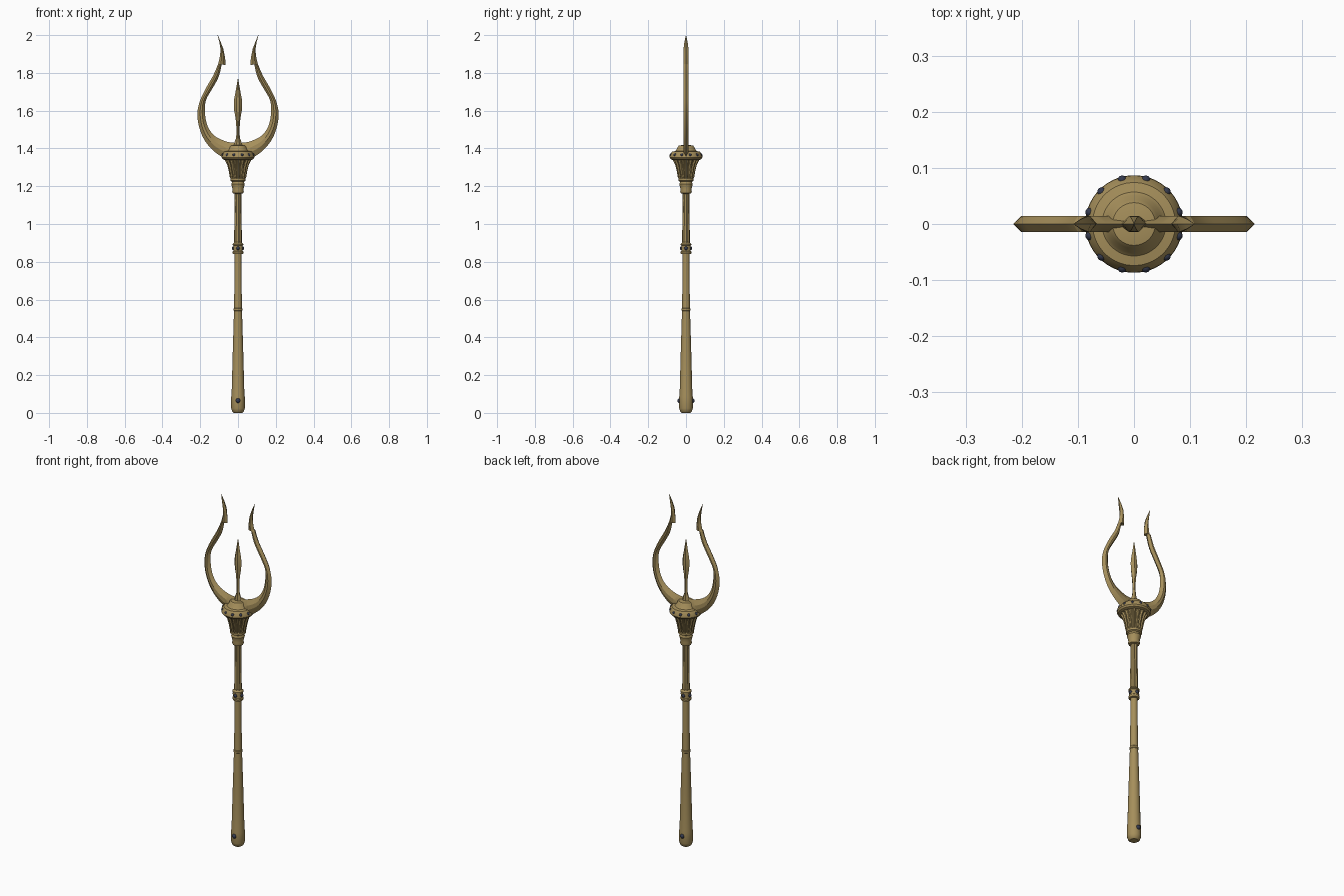
import bpy, bmesh, math
from mathutils import Vector

if "Cube" in bpy.data.objects:
    bpy.data.objects.remove(bpy.data.objects["Cube"])


def material(name, col):
    m = bpy.data.materials.new(name)
    m.diffuse_color = (*col, 1)
    m.use_nodes = True
    m.node_tree.nodes["Principled BSDF"].inputs["Base Color"].default_value = m.diffuse_color
    return m


BRONZE = material("aged bronze", (0.38, 0.275, 0.105))
GEM = material("dark slate gem", (0.035, 0.042, 0.075))


def finish(bm, name, mat, angle=35):
    bmesh.ops.recalc_face_normals(bm, faces=bm.faces[:])
    me = bpy.data.meshes.new(name)
    bm.to_mesh(me)
    bm.free()
    ob = bpy.data.objects.new(name, me)
    bpy.context.collection.objects.link(ob)
    me.materials.append(mat)
    bpy.ops.object.select_all(action='DESELECT')
    bpy.context.view_layer.objects.active = ob
    ob.select_set(True)
    bpy.ops.object.shade_smooth_by_angle(angle=math.radians(angle))
    return ob


def loft(bm, rings):
    loops = [[bm.verts.new(p) for p in r] for r in rings]
    n = len(loops[0])
    for a, b in zip(loops, loops[1:]):
        for i in range(n):
            j = (i + 1) % n
            bm.faces.new((a[i], a[j], b[j], b[i]))
    bm.faces.new(loops[0][::-1])
    bm.faces.new(loops[-1])


def lathe(name, profile, seg=32, groove=None):
    """Turn (radius, z) points; groove(i) scales the radius per segment."""
    bm = bmesh.new()
    rings = []
    for r, z in profile:
        ring = []
        for i in range(seg):
            a = 2 * math.pi * (i + 0.5) / seg
            k = r * (groove(i) if groove else 1)
            ring.append((k * math.cos(a), k * math.sin(a), z))
        rings.append(ring)
    loft(bm, rings)
    return finish(bm, name, BRONZE)


def gems(name, count, start, radius, z, size):
    bm = bmesh.new()
    for k in range(count):
        a = start + 2 * math.pi * k / count
        made = bmesh.ops.create_uvsphere(bm, u_segments=10, v_segments=6, radius=size)
        bmesh.ops.translate(bm, verts=made['verts'],
                            vec=(radius * math.cos(a), radius * math.sin(a), z))
    return finish(bm, name, GEM)


# Handle: flared grip, thin ring and straight shaft
lathe("grip_shaft", [(.022, 0), (.03, .006), (.036, .024), (.036, .085), (.034, .1), (.028, .32),
                     (.021, .55), (.019, .70), (.018, .85)])
lathe("grip_ring", [(.02, .538), (.0235, .542), (.0235, .552), (.02, .556)])
gems("grip_gems", 2, math.pi / 2, .033, .065, .013)

# Middle collar
lathe("middle_collar", [(.018, .84), (.027, .842), (.029, .848), (.029, .853), (.025, .857),
                        (.025, .886), (.029, .889), (.029, .894), (.022, .90), (.018, .905)])
gems("collar_gems", 4, 0, .023, .872, .010)

# Fluted upper shaft
lathe("fluted_shaft", [(.021, .89), (.0195, 1.0), (.0175, 1.17)], 32,
      lambda i: 1 if i % 4 < 2 else .84)

# Neck mouldings below the cup
lathe("neck_mouldings", [(.018, 1.16), (.028, 1.163), (.031, 1.17), (.029, 1.182), (.034, 1.205),
                         (.036, 1.212), (.032, 1.218), (.032, 1.224), (.041, 1.229), (.041, 1.24),
                         (.036, 1.245)])

# Ribbed cup
lathe("ribbed_cup", [(.039, 1.238), (.044, 1.25), (.049, 1.28), (.058, 1.315), (.07, 1.338),
                     (.077, 1.35)], 64, lambda i: 1 if i % 4 < 2 else .88)

# Rim and domed cap
lathe("cup_rim", [(.068, 1.338), (.081, 1.343), (.087, 1.352), (.086, 1.366), (.074, 1.383),
                  (.057, 1.386), (.051, 1.392), (.044, 1.408), (.038, 1.415), (.02, 1.418)], 48)
gems("rim_gems", 12, math.radians(15), .081, 1.366, .0085)


def spline(pts, steps):
    out = []
    for i in range(len(pts) - 1):
        p0, p1 = pts[max(i - 1, 0)], pts[i]
        p2, p3 = pts[i + 1], pts[min(i + 2, len(pts) - 1)]
        for s in range(steps):
            t = s / steps
            out.append(0.5 * (2 * p1 + (p2 - p0) * t + (2 * p0 - 5 * p1 + 4 * p2 - p3) * t * t
                              + (3 * p1 - p0 - 3 * p2 + p3) * t ** 3))
    return out + [pts[-1]]


def blade_ring(s, h):
    """Hexagonal section between an outer and an inner edge point."""
    o, n = Vector((s[0], 0, s[1])), Vector((s[2], 0, s[3]))
    a, b = o.lerp(n, .36), o.lerp(n, .64)
    y = Vector((0, h, 0))
    return [o, a - y, b - y, n, b + y, a + y]


# Side prongs: outer x, z and inner x, z per station
body = [(0, 1.335, 0, 1.428), (.05, 1.342, .028, 1.431), (.09, 1.358, .06, 1.436),
        (.137, 1.394, .11, 1.457), (.178, 1.445, .143, 1.487), (.205, 1.51, .165, 1.53),
        (.215, 1.58, .175, 1.59), (.204, 1.645, .17, 1.655), (.172, 1.715, .137, 1.715),
        (.132, 1.785, .102, 1.78), (.108, 1.84, .086, 1.848)]
tip = [(.105, 1.848, .066, 1.842), (.097, 1.88, .068, 1.88), (.092, 1.92, .077, 1.925),
       (.098, 1.96, .091, 1.962), (.108, 1.999, .107, 2.0)]
prong = [blade_ring(s, .0145) for s in spline([Vector(p) for p in body], 3)]
prong += [blade_ring(s, h) for s, h in zip(tip, (.0145, .0145, .0135, .009, .0005))]
bm = bmesh.new()
loft(bm, prong)
cap = [f for f in bm.faces if all(abs(v.co.x) < 1e-5 for v in f.verts)]
bmesh.ops.delete(bm, geom=cap, context='FACES_ONLY')
ob = finish(bm, "side_prongs", BRONZE, 25)
mod = ob.modifiers.new("mirror", 'MIRROR')
mod.use_axis[0] = True

# Central spike: half width, half depth, height
bm = bmesh.new()
spike = [(.03, .0145, 1.40), (.018, .0145, 1.435), (.010, .011, 1.455), (.008, .009, 1.49),
         (.010, .010, 1.535), (.014, .012, 1.565), (.020, .0145, 1.60), (.0225, .0145, 1.635),
         (.020, .0135, 1.665), (.013, .010, 1.70), (.007, .006, 1.735), (.0005, .0005, 1.772)]
loft(bm, [[(-w, 0, z), (-w * .35, -d, z), (w * .35, -d, z), (w, 0, z), (w * .35, d, z),
           (-w * .35, d, z)] for w, d, z in spike])
finish(bm, "central_spike", BRONZE, 25)
